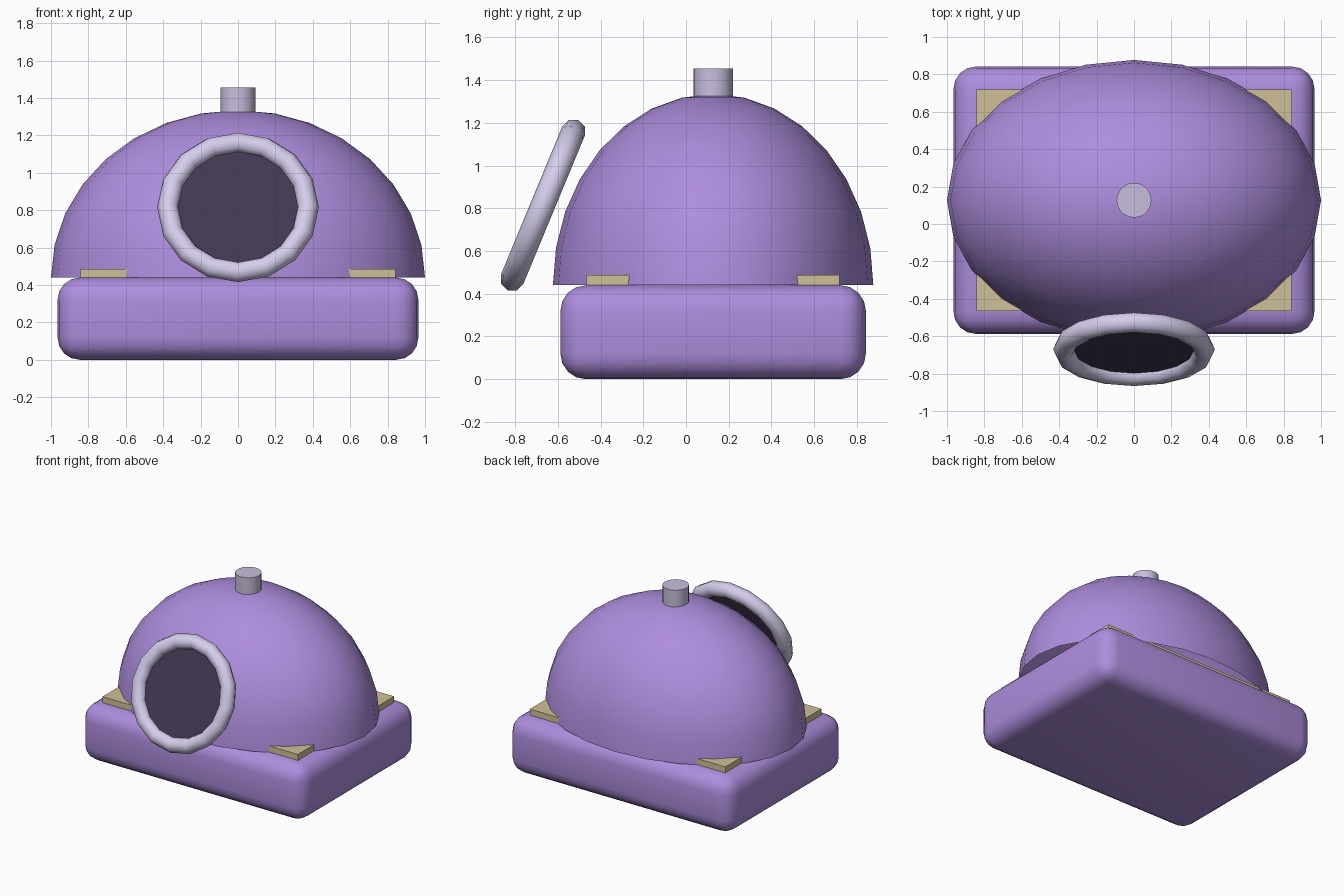
import bpy, bmesh, math
from mathutils import Matrix

if "Cube" in bpy.data.objects:
    bpy.data.objects.remove(bpy.data.objects["Cube"])

CY = 0.127                    # body centre in y
TILT = math.radians(22.5)     # backward lean of the front ring


def material(name, rgb):
    m = bpy.data.materials.new(name)
    m.diffuse_color = (*rgb, 1)
    m.use_nodes = True
    m.node_tree.nodes["Principled BSDF"].inputs["Base Color"].default_value = m.diffuse_color
    return m


purple = material("purple", (0.42, 0.27, 0.73))
pale = material("pale_lilac", (0.67, 0.61, 0.84))
grey_lilac = material("grey_lilac", (0.58, 0.52, 0.72))
tan = material("tan", (0.63, 0.53, 0.31))
dark = material("dark", (0.055, 0.04, 0.085))


def finish(name, mat, angle=40):
    ob = bpy.context.object
    ob.name = name
    ob.data.materials.append(mat)
    bpy.ops.object.shade_smooth_by_angle(angle=math.radians(angle))
    return ob


def box(name, size, z0, mat, bevel=0):
    bpy.ops.mesh.primitive_cube_add(size=1, location=(0, CY, z0 + size[2] / 2))
    ob = bpy.context.object
    ob.data.transform(Matrix.Diagonal((*size, 1)))
    if bevel:
        bm = bmesh.new()
        bm.from_mesh(ob.data)
        bmesh.ops.bevel(bm, geom=bm.edges[:], offset=bevel, segments=4,
                        profile=0.5, affect='EDGES')
        bm.to_mesh(ob.data)
        bm.free()
    return finish(name, mat)


# Rounded base and the thin plate whose corners show around the dome
box("base", (1.93, 1.43, 0.44), 0, purple, 0.12)
box("corner_plate", (1.685, 1.185, 0.047), 0.44, tan)

# Open half-ellipsoid dome
bpy.ops.mesh.primitive_uv_sphere_add(segments=24, ring_count=16, radius=1,
                                     location=(0, CY, 0.44))
dome = bpy.context.object
bm = bmesh.new()
bm.from_mesh(dome.data)
bmesh.ops.delete(bm, geom=[v for v in bm.verts if v.co.z < -0.01], context='VERTS')
bmesh.ops.scale(bm, vec=(1.0, 0.75, 0.895), verts=bm.verts)
bm.to_mesh(dome.data)
bm.free()
finish("dome", purple)

# Knob on top
bpy.ops.mesh.primitive_cylinder_add(vertices=20, radius=0.093, depth=0.165,
                                    location=(0, CY, 1.3725))
finish("top_knob", grey_lilac)

# Leaning ring with its dark disc
ring_at = dict(location=(0, -0.67, 0.815), rotation=(math.pi / 2 - TILT, 0, 0))
bpy.ops.mesh.primitive_torus_add(major_radius=0.375, minor_radius=0.057,
                                 major_segments=16, minor_segments=8, **ring_at)
finish("front_ring", pale, 60)
bpy.ops.mesh.primitive_cylinder_add(vertices=16, radius=0.365, depth=0.012, **ring_at)
finish("ring_disc", dark)
